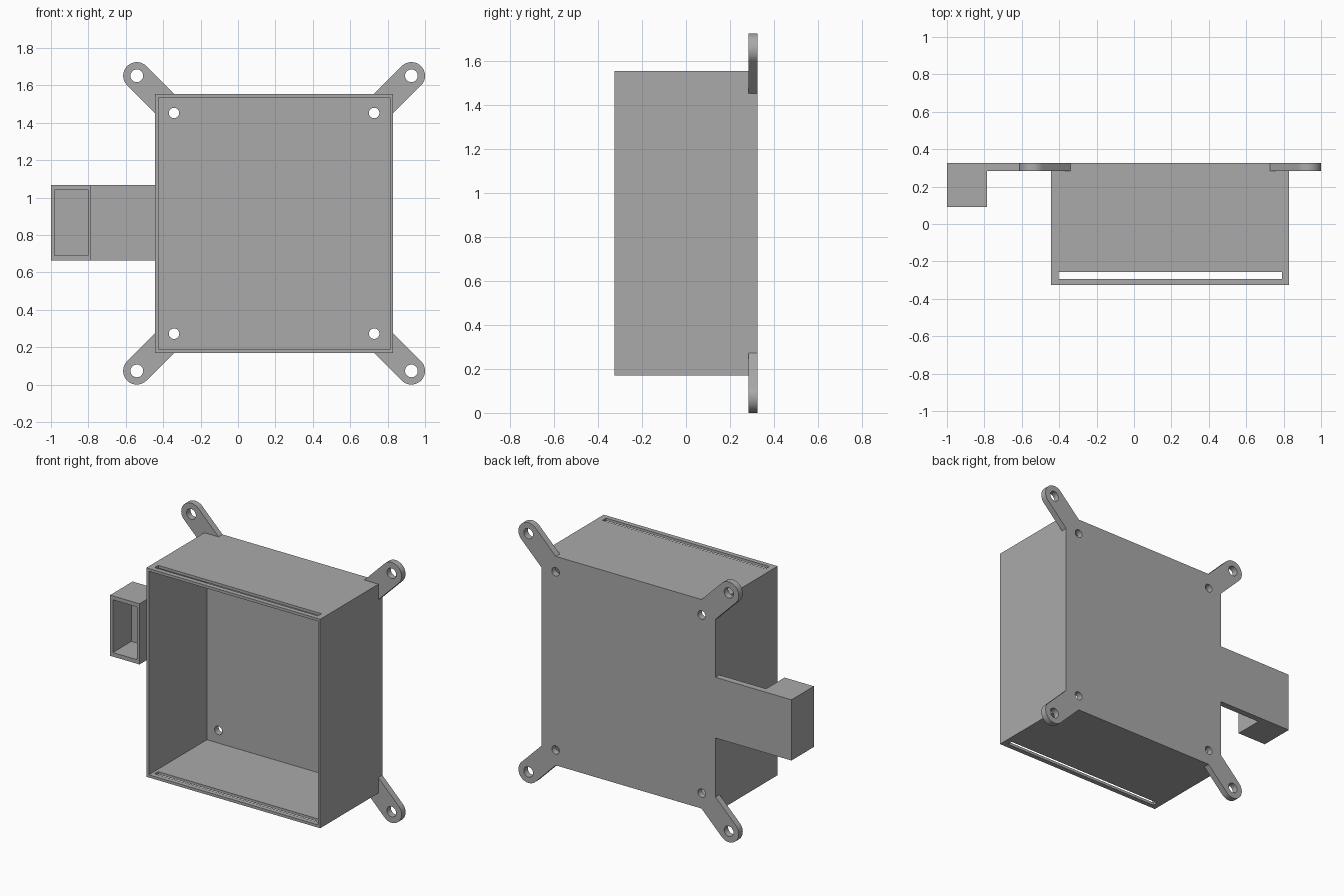
import bpy, bmesh, math
from mathutils import Matrix, Vector

if "Cube" in bpy.data.objects:
    bpy.data.objects.remove(bpy.data.objects["Cube"], do_unlink=True)

GREY = bpy.data.materials.new("plain grey")
GREY.use_nodes = True
GREY.diffuse_color = (0.4, 0.4, 0.4, 1)
GREY.node_tree.nodes["Principled BSDF"].inputs["Base Color"].default_value = (0.4, 0.4, 0.4, 1)

CX, CZ = 0.193, 0.862            # centre of the case
HALF_W, HALF_H = 0.637, 0.692    # case half sizes
FRONT, BACK, PLATE = -0.325, 0.325, 0.042
WALL = 0.018
LUG_X, LUG_Z, LUG_R = 0.734, 0.789, 0.073
SCREW_X, SCREW_Z = 0.535, 0.59
PLATE_FRONT = BACK - PLATE


def make_object(name, bm):
    bmesh.ops.recalc_face_normals(bm, faces=bm.faces)
    mesh = bpy.data.meshes.new(name)
    bm.to_mesh(mesh)
    bm.free()
    mesh.materials.append(GREY)
    obj = bpy.data.objects.new(name, mesh)
    bpy.context.collection.objects.link(obj)
    return obj


def box(name, x, y, z):
    bm = bmesh.new()
    bmesh.ops.create_cube(bm, size=1)
    for v in bm.verts:
        for i, (lo, hi) in enumerate((x, y, z)):
            v.co[i] = lo if v.co[i] < 0 else hi
    return make_object(name, bm)


def hole(x, z, radius):
    bm = bmesh.new()
    place = Matrix.Translation((x, BACK, z)) @ Matrix.Rotation(math.pi / 2, 4, 'X')
    bmesh.ops.create_cone(bm, cap_ends=True, segments=32, radius1=radius,
                          radius2=radius, depth=0.3, matrix=place)
    return make_object("hole_cutter", bm)


def lug_arm(sx, sz):
    # Diagonal strip with a round outer end
    inner = Vector((CX + sx * SCREW_X, CZ + sz * SCREW_Z))
    outer = Vector((CX + sx * LUG_X, CZ + sz * LUG_Z))
    along = (outer - inner).normalized()
    side = Vector((-along.y, along.x))
    outline = [inner + side * LUG_R, inner - side * LUG_R]
    for i in range(25):
        a = math.pi * i / 24
        outline.append(outer + LUG_R * (along * math.sin(a) - side * math.cos(a)))
    bm = bmesh.new()
    face = bm.faces.new([bm.verts.new((p.x, PLATE_FRONT, p.y)) for p in outline])
    grown = bmesh.ops.extrude_face_region(bm, geom=[face])["geom"]
    bmesh.ops.translate(bm, vec=(0, PLATE, 0),
                        verts=[g for g in grown if isinstance(g, bmesh.types.BMVert)])
    return make_object("lug_arm", bm)


def combine(target, tools, operation):
    for tool in tools:
        mod = target.modifiers.new(operation.lower(), 'BOOLEAN')
        mod.operation, mod.solver, mod.object = operation, 'EXACT', tool
    graph = bpy.context.evaluated_depsgraph_get()
    mesh = bpy.data.meshes.new_from_object(target.evaluated_get(graph))
    target.modifiers.clear()
    target.data = mesh
    for tool in tools:
        bpy.data.objects.remove(tool, do_unlink=True)


corners = [(sx, sz) for sx in (-1, 1) for sz in (-1, 1)]

# Case body, side bracket and lug arms joined into one solid
case = box("wall_mount_case", (CX - HALF_W, CX + HALF_W), (FRONT, BACK),
           (CZ - HALF_H, CZ + HALF_H))
bracket = box("bracket_plate", (-1, CX), (PLATE_FRONT, BACK), (0.664, 1.066))
pocket = box("bracket_pocket", (-1, -0.785), (0.09, BACK), (0.664, 1.066))
combine(case, [bracket, pocket] + [lug_arm(*c) for c in corners], 'UNION')

# Open cavity, slots near the front rim, bracket recess and screw holes
cutters = [
    box("cavity_cutter", (CX - HALF_W + WALL, CX + HALF_W - WALL),
        (FRONT - 0.1, PLATE_FRONT), (CZ - HALF_H + WALL, CZ + HALF_H - WALL)),
    box("slot_cutter", (-0.405, 0.791), (-0.293, -0.256), (0.05, 1.7)),
    box("recess_cutter", (-0.98, -0.803), (0, PLATE_FRONT), (0.691, 1.04)),
]
for sx, sz in corners:
    cutters.append(hole(CX + sx * LUG_X, CZ + sz * LUG_Z, 0.034))
    cutters.append(hole(CX + sx * SCREW_X, CZ + sz * SCREW_Z, 0.028))
combine(case, cutters, 'DIFFERENCE')

# Smooth the round parts, keep the edges sharp
bpy.ops.object.select_all(action='DESELECT')
case.select_set(True)
bpy.context.view_layer.objects.active = case
bpy.ops.object.shade_smooth_by_angle(angle=math.radians(30))
